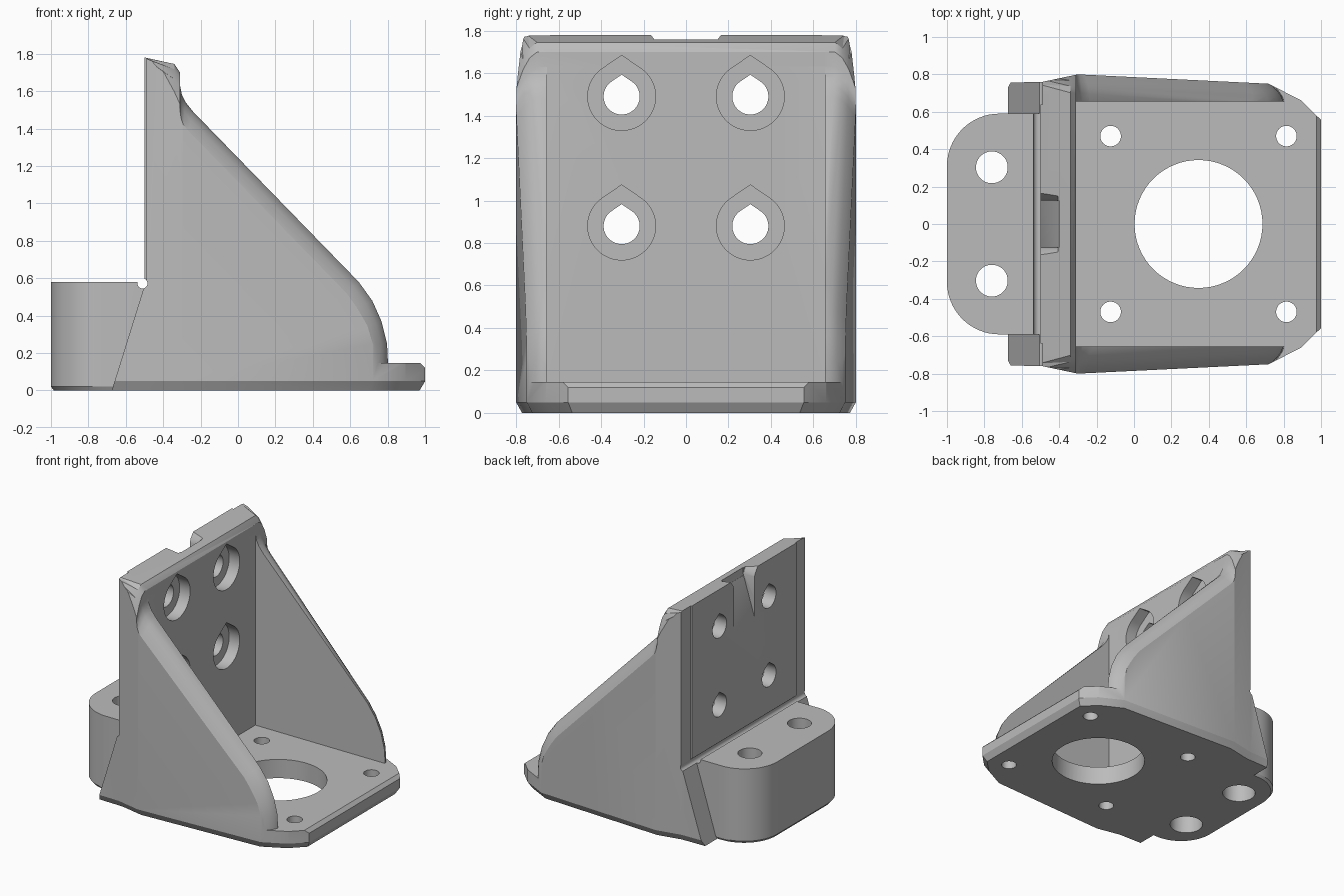
import bpy, bmesh
from math import sin, cos, pi, radians

cube = bpy.data.objects.get("Cube")
if cube:
    bpy.data.objects.remove(cube, do_unlink=True)

grey = bpy.data.materials.new("light grey")
grey.use_nodes = True
COLOUR = (0.50, 0.50, 0.50, 1)
grey.diffuse_color = COLOUR
grey.node_tree.nodes["Principled BSDF"].inputs["Base Color"].default_value = COLOUR


def loft(name, rings):
    """Closed solid skinned through rings of equal length, facing outward."""
    bm = bmesh.new()
    loops = [[bm.verts.new(p) for p in r] for r in rings]
    n = len(rings[0])
    for a, b in zip(loops, loops[1:]):
        for i in range(n):
            j = (i + 1) % n
            bm.faces.new((a[i], a[j], b[j], b[i]))
    bm.faces.new(loops[0][::-1])
    bm.faces.new(loops[-1])
    bm.normal_update()
    bmesh.ops.triangulate(bm, faces=bm.faces[:])
    bm.normal_update()
    if bm.calc_volume(signed=True) < 0:
        bmesh.ops.reverse_faces(bm, faces=bm.faces[:])
    mesh = bpy.data.meshes.new(name)
    bm.to_mesh(mesh)
    bm.free()
    mesh.materials.append(grey)
    ob = bpy.data.objects.new(name, mesh)
    bpy.context.collection.objects.link(ob)
    return ob


def combine(target, tool, op):
    """Apply a boolean and discard the tool."""
    mod = target.modifiers.new("cut", "BOOLEAN")
    mod.operation, mod.object, mod.solver = op, tool, "EXACT"
    bpy.context.view_layer.update()
    bpy.context.view_layer.objects.active = target
    bpy.ops.object.modifier_apply(modifier=mod.name)
    bpy.data.objects.remove(tool, do_unlink=True)


def cut(tool):
    combine(bracket, tool, "DIFFERENCE")


def box(name, x0, x1, y0, y1, z0, z1):
    base = [(x0, y0), (x1, y0), (x1, y1), (x0, y1)]
    return loft(name, [[(x, y, z) for x, y in base] for z in (z0, z1)])


def circle(r, n=64):
    return [(r * cos(2 * pi * i / n), r * sin(2 * pi * i / n)) for i in range(n)]


def bore(x, y, r, z0, z1):
    cut(loft("bore", [[(x + a, y + b, z) for a, b in circle(r)] for z in (z0, z1)]))


def teardrop(y, z, r, x0, x1):
    # round hole with a shallow peak on top
    angles = [radians(7.5 * i) for i in range(17, 56)]
    pts = [(r * cos(a), r * sin(a)) for a in angles] + [(0, 1.21 * r)]
    cut(loft("teardrop", [[(x, y + a, z + b) for a, b in pts] for x in (x0, x1)]))


# Bracket side profile: inner outline and the lowered outline at the outer faces
inner = [(-0.706, -0.1), (1, -0.1), (1, 0.12), (0.975, 0.145), (0.805, 0.145), (0.8, 0.25),
         (0.77, 0.37), (0.72, 0.48), (0.65, 0.575), (-0.24, 1.49), (-0.28, 1.54),
         (-0.3, 1.58), (-0.31, 1.63), (-0.31, 1.70), (-0.34, 1.745), (-0.5, 1.78), (-0.5, 0.56)]
outer = inner[:4] + [(0.72, 0.145), (0.71, 0.24), (0.68, 0.34), (0.62, 0.44), (0.57, 0.51),
                     (-0.27, 1.37), (-0.295, 1.4), (-0.305, 1.43), (-0.31, 1.46),
                     (-0.31, 1.49), (-0.34, 1.53), (-0.5, 1.77), (-0.5, 0.56)]


def section(side, inset, t):
    ring = []
    for (ax, az), (bx, bz) in zip(inner, outer):
        x, z = ax + (bx - ax) * t, az + (bz - az) * t
        ring.append((x, side * (0.81 - 0.05 * (x + 0.3) - inset), z))
    return ring


steps = [(0, 1), (0.02, 0.7), (0.045, 0.38), (0.075, 0.13), (0.11, 0)]
bracket = loft("motor_bracket", [section(-1, *s) for s in steps]
               + [section(1, *s) for s in reversed(steps)])

# Footprint with tapered sides, cut corners and a chamfered bottom edge
half = [(-0.72, 0.755), (-0.49, 0.76), (-0.3, 0.8), (0.72, 0.75), (0.895, 0.66), (1.001, 0.555)]
plan = half + [(x, -y) for x, y in reversed(half)]
footprint = loft("footprint", [[(x * 0.97, y * 0.965, 0) for x, y in plan],
                               [(x, y, 0.05) for x, y in plan],
                               [(x, y, 2) for x, y in plan]])
combine(bracket, footprint, "INTERSECT")

# Open interior between the side walls
cut(box("interior", -0.31, 1.3, -0.655, 0.655, 0.145, 2))

# Rear edge strips set slightly back
for y0, y1 in ((-1, -0.64), (0.64, 1)):
    cut(box("edge_strip", -0.6, -0.488, y0, y1, 0.57, 2))

# Rear mounting block with rounded corners
arc = [(-0.72 - 0.28 * sin(a), 0.31 + 0.28 * cos(a)) for a in [i * pi / 32 for i in range(17)]]
d_shape = [(-0.42, 0.59)] + arc + [(x, -y) for x, y in reversed(arc)] + [(-0.42, -0.59)]
block = loft("mounting_block", [[(x * 0.985, y * 0.98, 0) for x, y in d_shape],
                                [(x, y, 0.02) for x, y in d_shape],
                                [(x, y, 0.58) for x, y in d_shape]])
combine(bracket, block, "UNION")

# Relief groove where block meets wall
cut(loft("groove", [[(-0.511 + a, y, 0.572 + b) for a, b in circle(0.027, 24)] for y in (-1, 1)]))

# Tapered cable notch at the top of the rear wall, flared at the mouth
wedge = [(-0.6, 1.38), (-0.5, 1.4), (-0.4, 1.72), (-0.4, 1.9), (-0.6, 1.9)]
cut(loft("cable_notch", [[(x, y, z) for x, z in wedge] for y in (-0.125, 0.125)]))
flare = [(-0.12, 1.7), (0.12, 1.7), (0.135, 1.74), (0.18, 1.8), (-0.18, 1.8), (-0.135, 1.74)]
cut(loft("notch_flare", [[(x, y, z) for y, z in flare] for x in (-0.6, -0.405)]))

# Base plate holes
bore(0.345, 0, 0.342, -0.1, 0.4)
for side in (-1, 1):
    for x in (-0.125, 0.815):
        bore(x, side * 0.47, 0.055, -0.1, 0.4)
    # Block bolt holes, counterbored from below
    bore(-0.76, side * 0.303, 0.085, -0.1, 0.8)
    bore(-0.76, side * 0.303, 0.12, -0.1, 0.4)
    # Wall bolt holes, counterbored from inside
    for z in (0.88, 1.49):
        teardrop(side * 0.303, z, 0.085, -0.7, -0.2)
        teardrop(side * 0.303, z, 0.16, -0.4, -0.2)

bpy.ops.object.select_all(action="DESELECT")
bracket.select_set(True)
bpy.context.view_layer.objects.active = bracket
bpy.ops.object.shade_smooth_by_angle(angle=radians(28))
